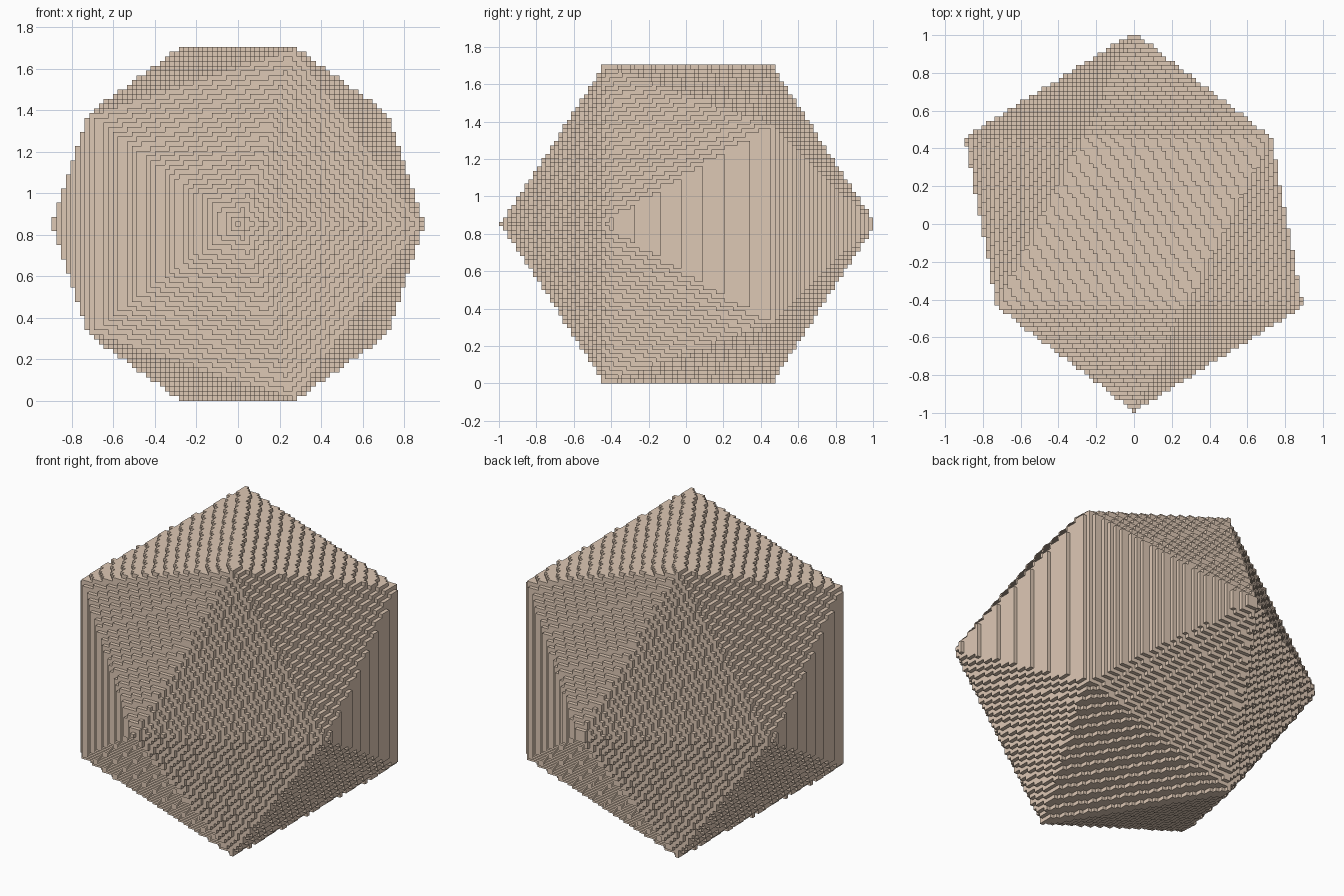
import bpy
import math
from itertools import product
from mathutils import Matrix, Vector

if "Cube" in bpy.data.objects:
    bpy.data.objects.remove(bpy.data.objects["Cube"])

S = 2 / 88              # block size
R = 44.1                # icosahedron radius, in blocks
PHI = (1 + math.sqrt(5)) / 2
NX, NY, NZ = 39, 44, 37  # block index limits

# Face normals of the icosahedron, turned so one vertex points along y
turn = Matrix.Rotation(math.atan(1 / PHI), 3, 'Z')
normals = [Vector(p) for p in product((-1, 1), repeat=3)]
for s, t in product((-1, 1), repeat=2):
    u, v = s / PHI, t * PHI
    normals += [Vector((u, 0, v)), Vector((v, u, 0)), Vector((0, v, u))]
normals = [turn @ n.normalized() for n in normals]
inradius = R * 0.794654


def column(i, j):
    """Lowest and highest block of the solid over one grid square."""
    lo, hi = -NZ, NZ
    for n in normals:
        d = inradius - n.x * i - n.y * j
        if n.z > 1e-6:
            hi = min(hi, math.floor(d / n.z))
        elif n.z < -1e-6:
            lo = max(lo, math.ceil(d / n.z))
        elif d < 0:
            return 1, 0
    return lo, hi


# Fill the solid with blocks
filled = set()
for i in range(-NX, NX + 1):
    for j in range(-NY, NY):
        lo, hi = column(i, j)
        filled.update((i, j, k) for k in range(lo, hi + 1))

# Outer skin: a square wherever a block has no neighbour
verts, index, faces = [], {}, []


def corner(p):
    if p not in index:
        index[p] = len(verts)
        verts.append(((p[0] - 0.5) * S, p[1] * S, (p[2] + NZ) * S))
    return index[p]


for cell in filled:
    for axis, side in product(range(3), (0, 1)):
        near = list(cell)
        near[axis] += 2 * side - 1
        if tuple(near) in filled:
            continue
        quad = []
        for a, b in ((0, 0), (1, 0), (1, 1), (0, 1)):
            p = list(cell)
            p[axis] += side
            p[(axis + 1) % 3] += a
            p[(axis + 2) % 3] += b
            quad.append(corner(tuple(p)))
        faces.append(quad if side else quad[::-1])

mesh = bpy.data.meshes.new("blocky_icosahedron")
mesh.from_pydata(verts, [], faces)
mesh.update()
obj = bpy.data.objects.new("blocky_icosahedron", mesh)
bpy.context.collection.objects.link(obj)

# Tan colour
mat = bpy.data.materials.new("tan")
mat.diffuse_color = (0.73, 0.58, 0.46, 1)
mat.use_nodes = True
mat.node_tree.nodes["Principled BSDF"].inputs["Base Color"].default_value = mat.diffuse_color
mesh.materials.append(mat)
